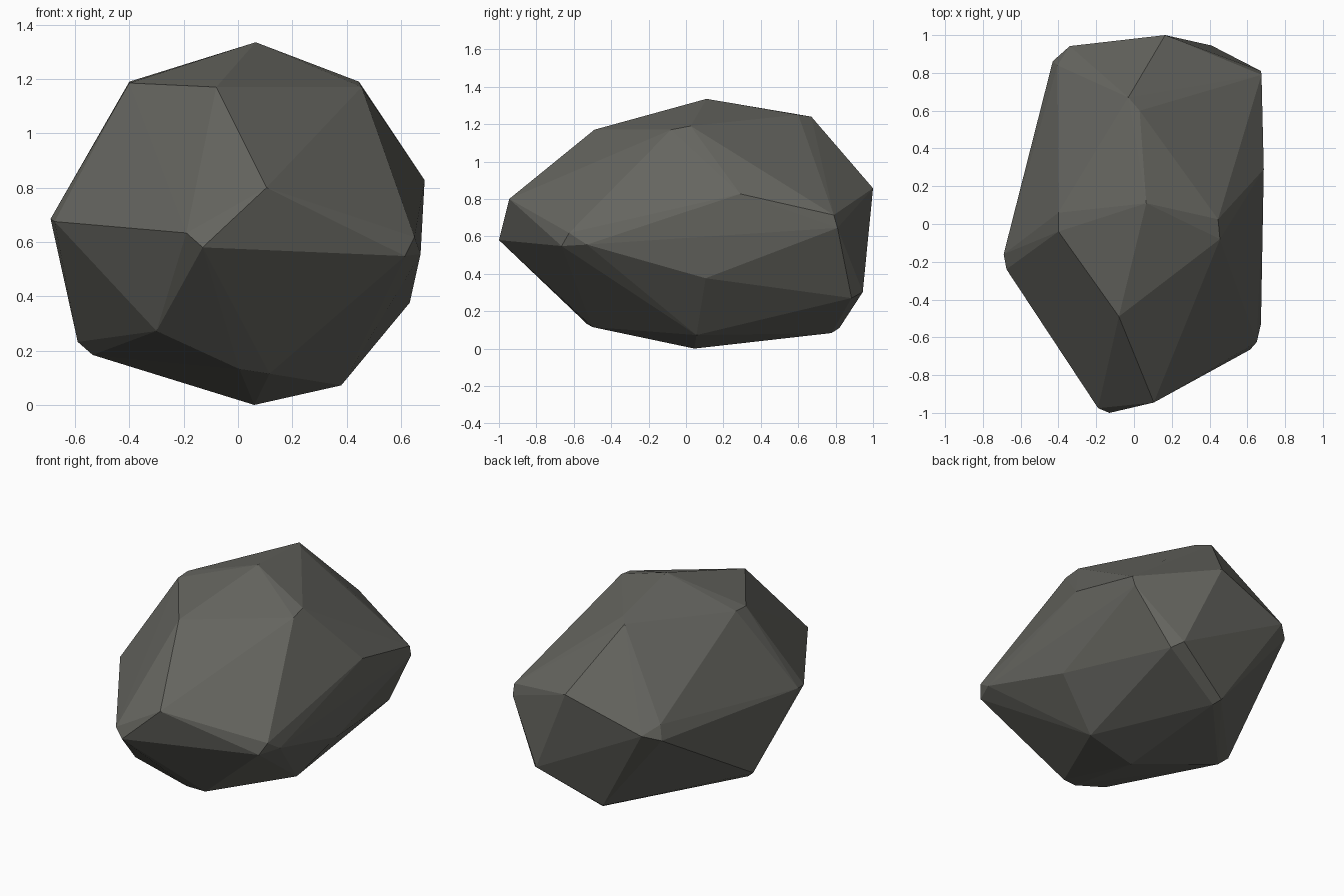
import bpy, bmesh

# Stone corners, grouped by region; the chipped stone is their convex hull
crown = [(0.065, 0.11, 1.335), (-0.40, -0.04, 1.185), (-0.40, 0.06, 1.19),
         (0.445, 0.025, 1.19), (0.455, -0.08, 1.17), (-0.08, -0.49, 1.17),
         (0.03, 0.60, 1.25), (-0.03, 0.67, 1.24)]
front = [(0.105, -0.945, 0.80), (-0.19, -0.975, 0.633), (-0.13, -1.0, 0.58),
         (-0.30, -0.62, 0.272)]
sides = [(-0.69, -0.16, 0.685), (-0.675, -0.24, 0.675),
         (0.615, -0.665, 0.548), (0.65, -0.625, 0.618), (0.672, -0.53, 0.556),
         (0.687, 0.29, 0.827), (0.632, 0.105, 0.376),
         (-0.59, 0.156, 0.232), (-0.535, 0.127, 0.184)]
back = [(0.165, 1.0, 0.857), (0.675, 0.79, 0.714), (0.672, 0.81, 0.645),
        (0.41, 0.945, 0.302), (0.46, 0.885, 0.27),
        (-0.34, 0.942, 0.70), (-0.43, 0.862, 0.665), (-0.405, 0.84, 0.755)]
base = [(0.38, 0.056, 0.072), (0.06, 0.045, 0.0), (0.005, -0.53, 0.132),
        (0.116, -0.50, 0.115), (0.02, 0.82, 0.11), (0.05, 0.778, 0.083)]

bm = bmesh.new()
for p in crown + front + sides + back + base:
    bm.verts.new(p)
hull = bmesh.ops.convex_hull(bm, input=bm.verts[:])
bmesh.ops.delete(bm, geom=[v for v in bm.verts if not v.link_faces], context='VERTS')
bmesh.ops.recalc_face_normals(bm, faces=bm.faces[:])

# Flat-shaded rock in one dark grey
mesh = bpy.data.meshes.new("rock")
bm.to_mesh(mesh)
bm.free()
grey = bpy.data.materials.new("dark grey stone")
grey.diffuse_color = (0.13, 0.13, 0.115, 1)
mesh.materials.append(grey)
rock = bpy.data.objects.new("rock", mesh)
bpy.context.collection.objects.link(rock)
